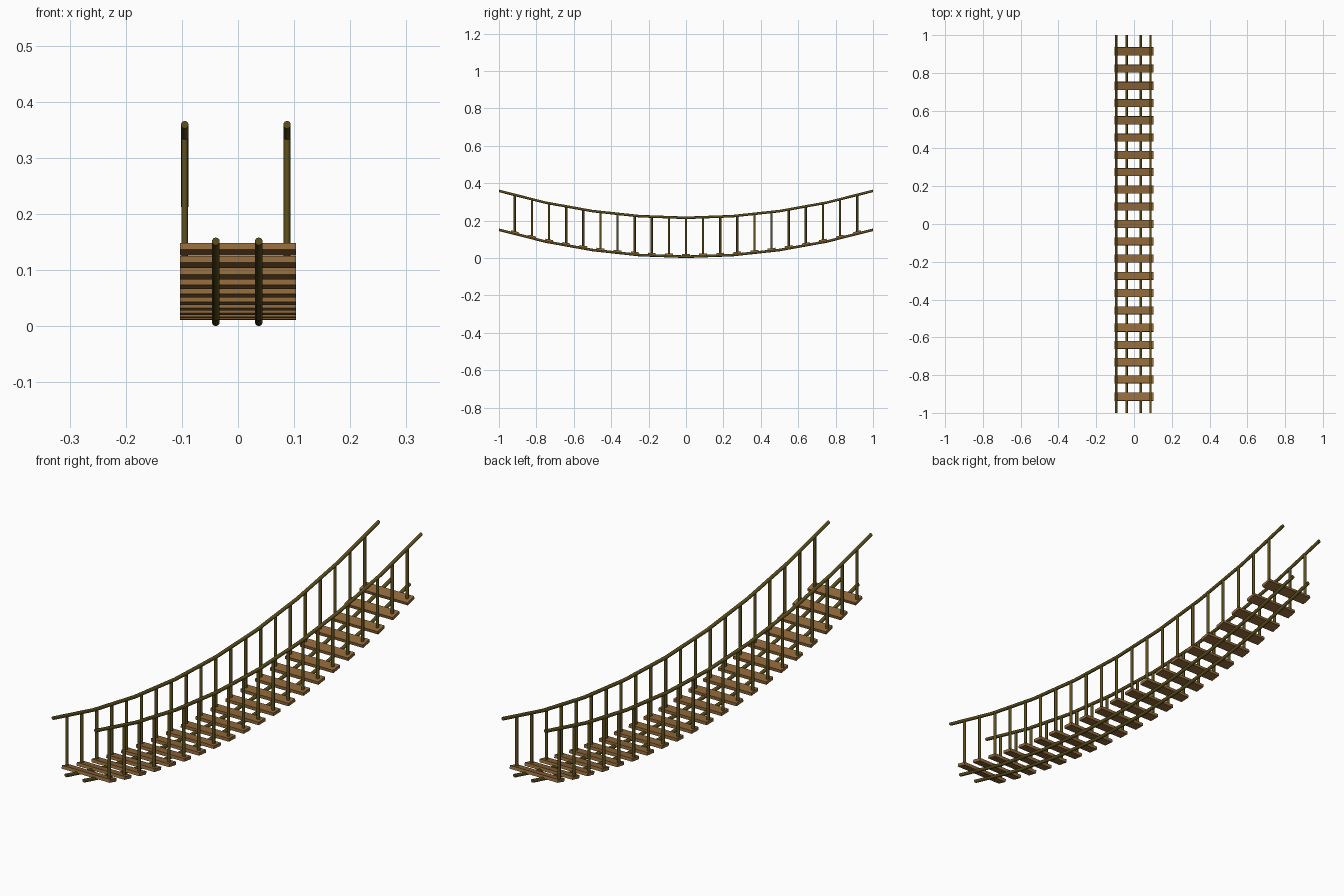
import bpy, bmesh, math
from mathutils import Matrix, Vector

if "Cube" in bpy.data.objects:
    bpy.data.objects.remove(bpy.data.objects["Cube"])

SAG = 0.144          # rise of the ends above the middle
BASE = 0.007         # centre height of the deck ropes at mid span
RAIL_UP = 0.208      # hand ropes above deck ropes
SEG = 8              # straight rope segments
PLANKS = 21
STEP = 0.0915


def material(name, rgb):
    m = bpy.data.materials.new(name)
    m.diffuse_color = (*rgb, 1)
    m.use_nodes = True
    m.node_tree.nodes["Principled BSDF"].inputs["Base Color"].default_value = m.diffuse_color
    return m


ROPE = material("dark olive rope", (0.11, 0.08, 0.012))
WOOD = material("brown wood", (0.28, 0.14, 0.042))


def sag(y):
    """Height and slope of the segmented hanging curve."""
    w = 2 / SEG
    i = min(SEG - 1, max(0, math.floor((y + 1) / w)))
    a, b = -1 + i * w, -1 + (i + 1) * w
    za, zb = SAG * a * a, SAG * b * b
    return BASE + za + (zb - za) * (y - a) / w, (zb - za) / w


def finish(bm, name, mat, smooth):
    bmesh.ops.recalc_face_normals(bm, faces=bm.faces)
    me = bpy.data.meshes.new(name)
    bm.to_mesh(me)
    bm.free()
    me.materials.append(mat)
    ob = bpy.data.objects.new(name, me)
    bpy.context.collection.objects.link(ob)
    if smooth:
        bpy.ops.object.select_all(action='DESELECT')
        ob.select_set(True)
        bpy.context.view_layer.objects.active = ob
        bpy.ops.object.shade_smooth_by_angle(angle=math.radians(50))
    return ob


def rope(name, x, up, r, sides=10):
    bm = bmesh.new()
    rings = []
    for i in range(SEG + 1):
        y = -1 + 2 * i / SEG
        z = BASE + SAG * y * y + up
        rings.append([bm.verts.new((x + r * math.cos(t), y, z + r * math.sin(t)))
                      for t in (2 * math.pi * (k + 0.5) / sides for k in range(sides))])
    for a, b in zip(rings, rings[1:]):
        for k in range(sides):
            n = (k + 1) % sides
            bm.faces.new((a[k], a[n], b[n], b[k]))
    bm.faces.new(rings[0])
    bm.faces.new(rings[-1])
    finish(bm, name, ROPE, True)


# deck ropes and hand ropes
RAIL_X = {"left": -0.095, "right": 0.0875}
rope("left_deck_rope", -0.0395, 0, 0.007)
rope("right_deck_rope", 0.037, 0, 0.007)
for side, x in RAIL_X.items():
    rope(side + "_hand_rope", x, RAIL_UP, 0.0068)

ys = [(i - (PLANKS - 1) / 2) * STEP for i in range(PLANKS)]

# planks, tilted to follow the ropes
bm = bmesh.new()
for y in ys:
    z = BASE + SAG * y * y + 0.0095
    tilt = Matrix.Rotation(math.atan(2 * SAG * y), 4, 'X')
    m = Matrix.Translation((0, y, z)) @ tilt @ Matrix.Diagonal((0.207, 0.042, 0.012, 1))
    bmesh.ops.create_cube(bm, size=1, matrix=m)
finish(bm, "planks", WOOD, False)

# upright ties between planks and hand ropes
for side, x in RAIL_X.items():
    bm = bmesh.new()
    for y in ys:
        z0 = BASE + SAG * y * y + 0.006
        z1 = sag(y)[0] + RAIL_UP
        bmesh.ops.create_cone(bm, cap_ends=True, segments=8, radius1=0.006, radius2=0.006,
                              depth=z1 - z0,
                              matrix=Matrix.Translation((x, y, (z0 + z1) / 2)))
    finish(bm, side + "_ties", ROPE, True)
